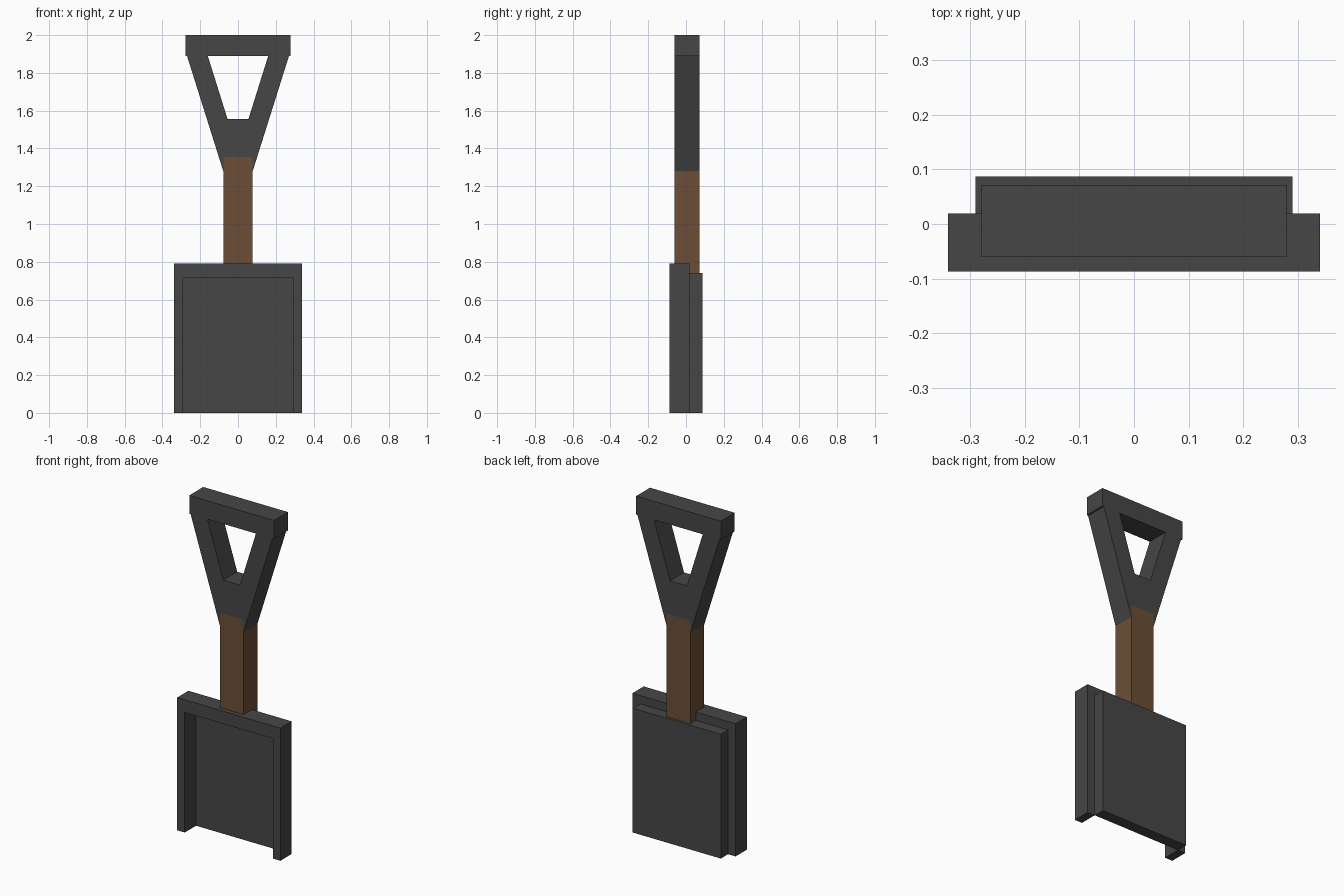
import bpy, bmesh

if "Cube" in bpy.data.objects:
    bpy.data.objects.remove(bpy.data.objects["Cube"])


def material(name, rgb):
    m = bpy.data.materials.new(name)
    m.diffuse_color = (*rgb, 1)
    m.use_nodes = True
    m.node_tree.nodes["Principled BSDF"].inputs["Base Color"].default_value = m.diffuse_color
    return m


DARK = material("dark_grey_metal", (0.061, 0.061, 0.061))
WOOD = material("brown_wood", (0.147, 0.076, 0.036))


def prism(name, verts, faces, y0, y1, mat):
    """Extrude flat x-z faces from y0 back to y1."""
    bm = bmesh.new()
    vs = [bm.verts.new((x, y0, z)) for x, z in verts]
    fs = [bm.faces.new([vs[i] for i in f]) for f in faces]
    ext = bmesh.ops.extrude_face_region(bm, geom=fs, use_keep_orig=True)
    for v in ext["geom"]:
        if isinstance(v, bmesh.types.BMVert):
            v.co.y = y1
    bmesh.ops.recalc_face_normals(bm, faces=bm.faces)
    me = bpy.data.meshes.new(name)
    bm.to_mesh(me)
    bm.free()
    me.materials.append(mat)
    ob = bpy.data.objects.new(name, me)
    bpy.context.collection.objects.link(ob)
    return ob


def box(name, half_x, z0, z1, y0, y1, mat):
    pts = [(-half_x, z0), (half_x, z0), (half_x, z1), (-half_x, z1)]
    return prism(name, pts, [(0, 1, 2, 3)], y0, y1, mat)


# Blade: raised rim, open at the bottom, with a plate behind it
rim = [(-0.34, 0), (-0.29, 0), (-0.29, 0.715), (0.29, 0.715),
       (0.29, 0), (0.34, 0), (0.34, 0.79), (-0.34, 0.79)]
prism("blade_rim", rim, [range(8)], -0.087, 0.019, DARK)
box("blade_plate", 0.29, 0, 0.74, 0.019, 0.087, DARK)

# Wooden shaft
box("shaft", 0.078, 0.74, 1.355, -0.06, 0.071, WOOD)

# Forked grip: two slanted arms joined by a web above the shaft
right = [(0.078, 1.28), (0.27, 1.89), (0.16, 1.89), (0.055, 1.555), (0.078, 1.355)]
left = [(-x, z) for x, z in right]
prism("grip_fork", right + left,
      [(0, 1, 2, 3, 4), (9, 8, 7, 6, 5), (9, 4, 3, 8)], -0.06, 0.071, DARK)

# Crossbar on top
box("grip_bar", 0.279, 1.89, 2.0, -0.06, 0.071, DARK)
